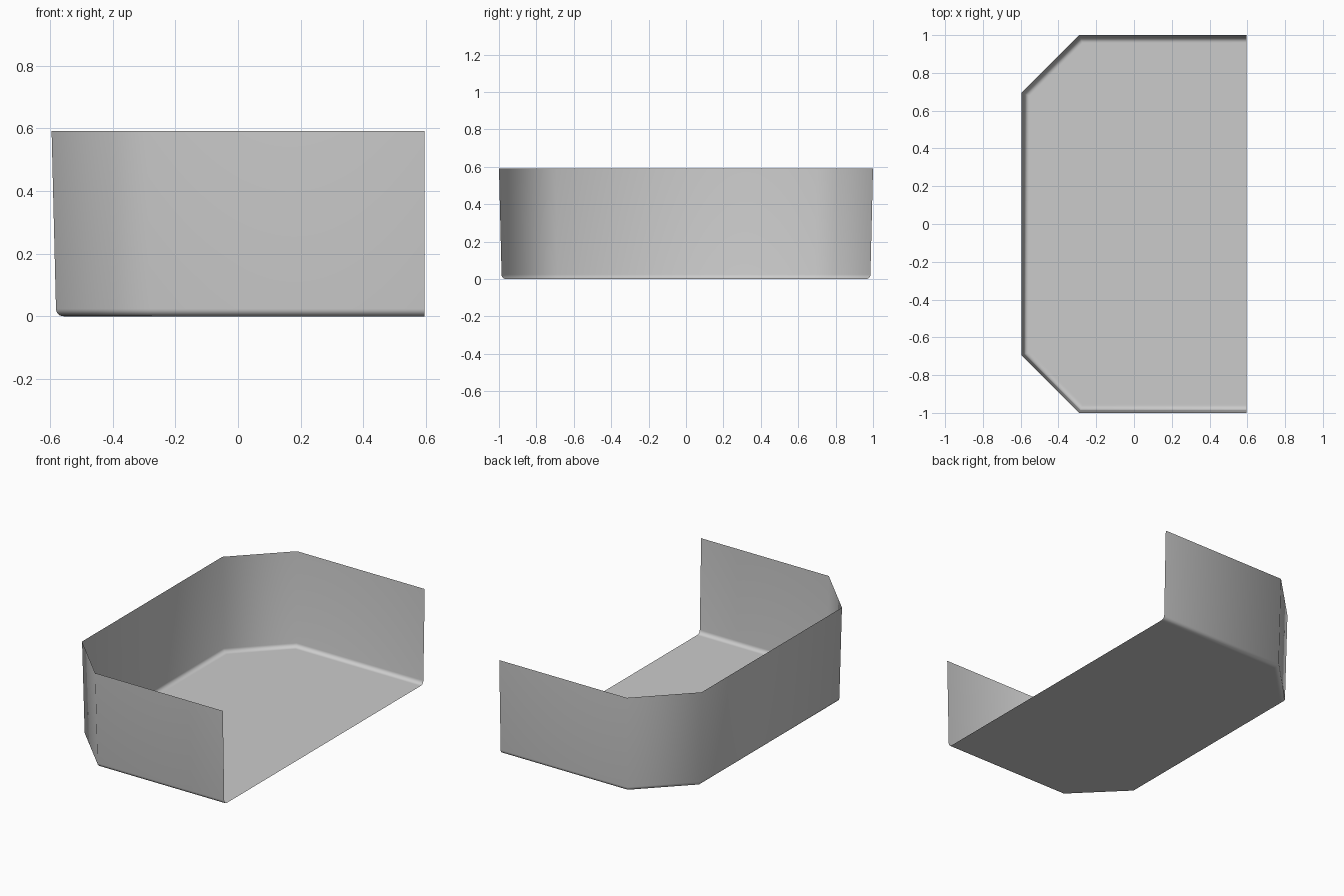
import bpy
import bmesh
import math

cube = bpy.data.objects.get("Cube")
if cube:
    bpy.data.objects.remove(cube, do_unlink=True)

# Plain grey sheet material
GREY = (0.6, 0.6, 0.6, 1.0)
mat = bpy.data.materials.new("plain grey")
mat.use_nodes = True
mat.diffuse_color = GREY
mat.node_tree.nodes["Principled BSDF"].inputs["Base Color"].default_value = GREY

HALF_X, HALF_Y, HEIGHT = 0.595, 1.0, 0.592
CHAMFER = 0.305
MITRE = math.tan(math.radians(22.5))


def outline(d):
    """Open three-sided outline with chamfered corners, moved inward by d."""
    side = [(HALF_X, -HALF_Y + d),
            (-HALF_X + CHAMFER + d * MITRE, -HALF_Y + d),
            (-HALF_X + d, -HALF_Y + CHAMFER + d * MITRE)]
    return side + [(x, -y) for x, y in reversed(side)]


# Wall section: tapered wall, then a rounded foot, then a flat floor margin
RADIUS, TAPER, STEPS = 0.024, 0.014, 6
section = [(0.0, HEIGHT)]
for i in range(STEPS + 1):
    a = math.pi / 2 * i / STEPS
    section.append((TAPER + RADIUS * (1 - math.cos(a)), RADIUS * (1 - math.sin(a))))
section.append((TAPER + RADIUS + 0.006, 0.0))

bm = bmesh.new()
rings = [[bm.verts.new((x, y, z)) for x, y in outline(d)] for d, z in section]
for upper, lower in zip(rings, rings[1:]):
    for i in range(len(upper) - 1):
        bm.faces.new((upper[i], lower[i], lower[i + 1], upper[i + 1]))

# Floor, open along the straight side
bm.faces.new(rings[-1])
bmesh.ops.recalc_face_normals(bm, faces=bm.faces)
bm.faces.ensure_lookup_table()
if bm.faces[-1].normal.z < 0:
    bmesh.ops.reverse_faces(bm, faces=bm.faces)
for f in bm.faces:
    f.smooth = True

mesh = bpy.data.meshes.new("open_tray")
bm.to_mesh(mesh)
bm.free()
mesh.materials.append(mat)
tray = bpy.data.objects.new("open_tray", mesh)
bpy.context.collection.objects.link(tray)
